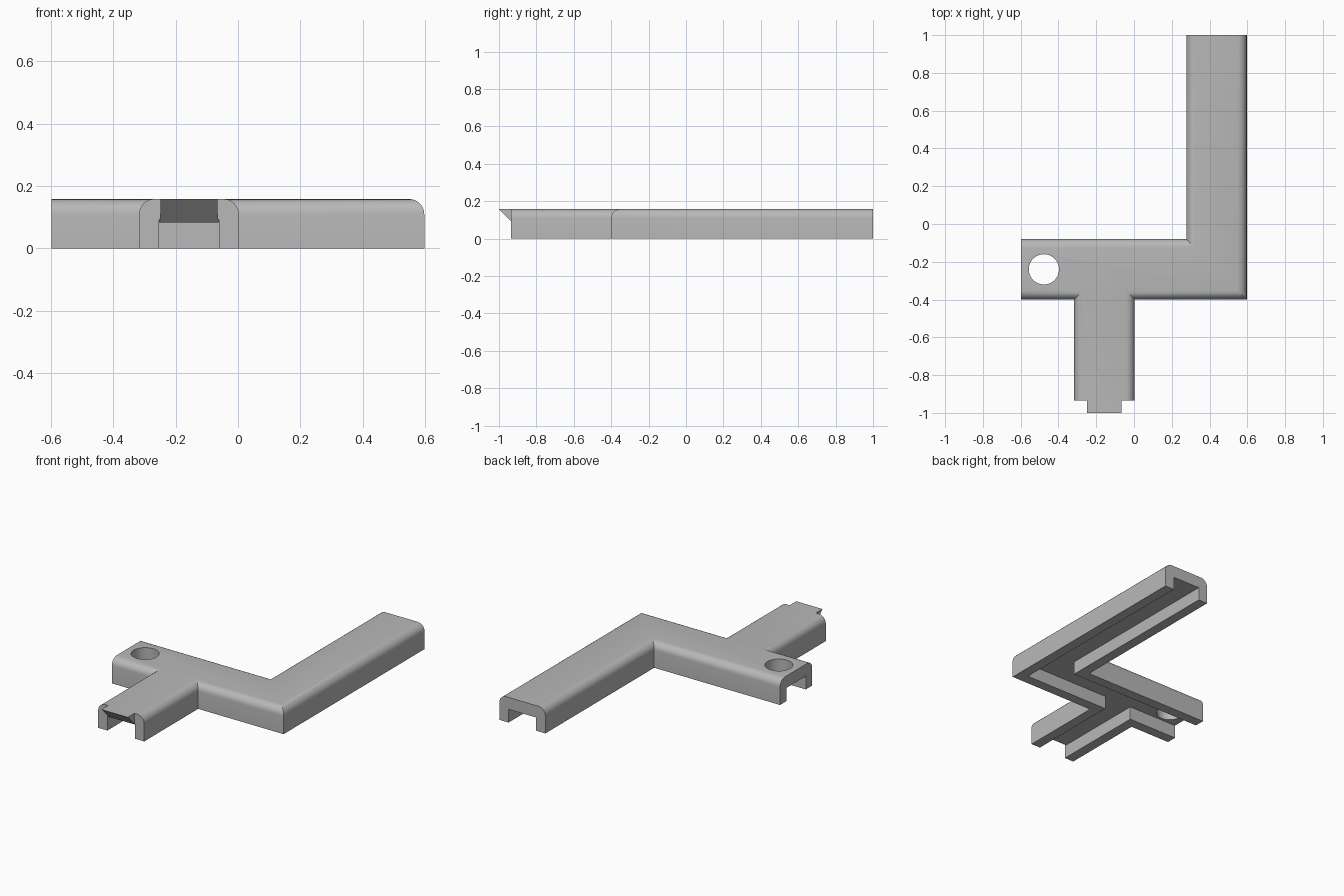
import bpy, bmesh, math
from mathutils import Vector

cube = bpy.data.objects.get("Cube")
if cube:
    bpy.data.objects.remove(cube, do_unlink=True)

H, CEILING, WALL, ROUND = 0.158, 0.083, 0.064, 0.048
LEFT, RIGHT, BACK, FRONT = -0.597, 0.597, 1.0, -0.935   # outer limits
ARM, BAR0, BAR1 = 0.277, -0.4, -0.08                    # arm inner side, bar sides
STEM0, STEM1 = -0.317, 0.003                            # stem sides

grey = bpy.data.materials.new("plain grey")
grey.use_nodes = True
colour = (0.48, 0.48, 0.48, 1)
grey.diffuse_color = colour
grey.node_tree.nodes["Principled BSDF"].inputs["Base Color"].default_value = colour


def prism(name, points, sweep, round_edges=None):
    """Extrude a flat outline along a vector, optionally rounding chosen edges."""
    bm = bmesh.new()
    face = bm.faces.new([bm.verts.new(p) for p in points])
    out = bmesh.ops.extrude_face_region(bm, geom=[face])
    verts = [g for g in out["geom"] if isinstance(g, bmesh.types.BMVert)]
    bmesh.ops.translate(bm, vec=Vector(sweep), verts=verts)
    bmesh.ops.recalc_face_normals(bm, faces=bm.faces)
    if round_edges:
        bmesh.ops.bevel(bm, geom=[e for e in bm.edges if round_edges(e)],
                        offset=ROUND, segments=6, profile=0.5, affect='EDGES')
    mesh = bpy.data.meshes.new(name)
    bm.to_mesh(mesh)
    bm.free()
    mesh.materials.append(grey)
    obj = bpy.data.objects.new(name, mesh)
    bpy.context.collection.objects.link(obj)
    return obj


def outline(inset, over, z):
    """Plan of the bar, arm and stem; inset narrows it, over lengthens the ends."""
    a, b = BAR0 + inset, BAR1 - inset
    s0, s1 = STEM0 + inset, STEM1 - inset
    x0, x1, xa = LEFT - over, RIGHT - inset, ARM + inset
    y0, y1 = FRONT - over, BACK + over
    return [(x0, a, z), (s0, a, z), (s0, y0, z), (s1, y0, z), (s1, a, z),
            (x1, a, z), (x1, y1, z), (xa, y1, z), (xa, b, z), (x0, b, z)]


def long_top_edge(edge):
    """Top edges, apart from those across the three open ends."""
    p, q = (v.co for v in edge.verts)
    if min(p.z, q.z) < H - 0.001:
        return False
    on_end = lambda i, lim: abs(p[i] - lim) < 0.001 and abs(q[i] - lim) < 0.001
    return not (on_end(0, LEFT) or on_end(1, FRONT) or on_end(1, BACK))


# Body with rounded shoulders
body = prism("channel_body", outline(0, 0, 0), (0, 0, H), long_top_edge)

# Cutters: open channel below, chamfer over the stem mouth, round hole
channel = prism("channel_cutter", outline(WALL, 0.1, -0.1), (0, 0, 0.1 + CEILING))
mouth = STEM0 + WALL
slope = [(mouth, -0.95, 0.108), (mouth, -0.92, 0.078), (mouth, -0.95, 0.078)]
chamfer = prism("chamfer_cutter", slope, (STEM1 - STEM0 - 2 * WALL, 0, 0))
ring = [(-0.477 + 0.08 * math.cos(t), -0.24 + 0.08 * math.sin(t), 0.02)
        for t in (math.tau * i / 48 for i in range(48))]
hole = prism("hole_cutter", ring, (0, 0, 0.3))

bpy.context.view_layer.objects.active = body
for cutter in (channel, chamfer, hole):
    mod = body.modifiers.new(cutter.name, 'BOOLEAN')
    mod.operation, mod.solver, mod.object = 'DIFFERENCE', 'EXACT', cutter
    bpy.ops.object.modifier_apply(modifier=mod.name)
    bpy.data.objects.remove(cutter, do_unlink=True)

# Wedge tongue on the stem end
tongue = prism("wedge_tongue", [(-0.248, -1, H), (-0.248, FRONT, H),
                                (-0.248, FRONT, 0.093)], (0.182, 0, 0))

bpy.ops.object.select_all(action='DESELECT')
body.select_set(True)
bpy.ops.object.shade_smooth_by_angle(angle=math.radians(30))
